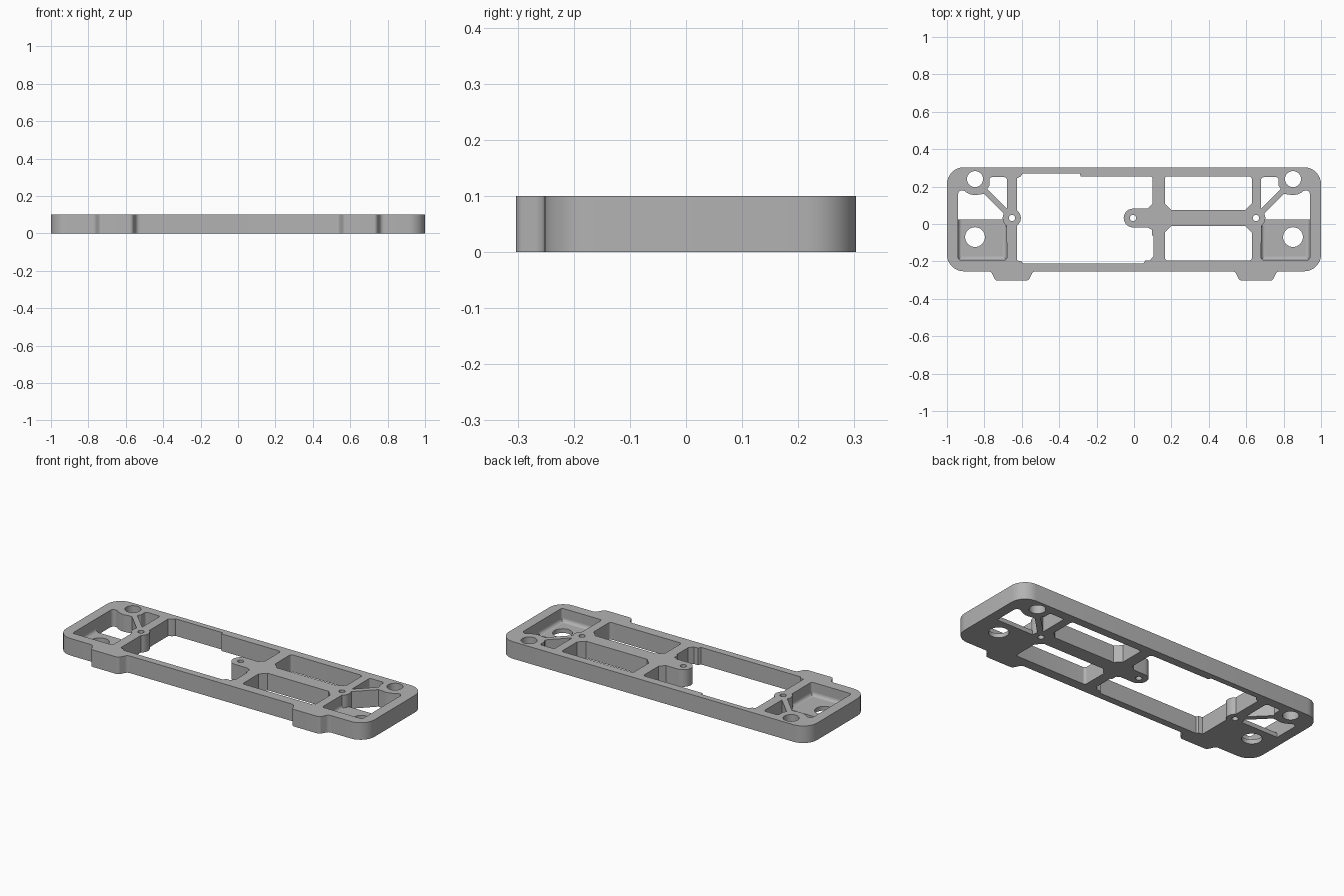
import bpy, bmesh
from math import sin, cos, radians, pi
from mathutils import Vector

cube = bpy.data.objects.get("Cube")
if cube:
    bpy.data.objects.remove(cube, do_unlink=True)

HEIGHT = 0.1
FLOOR = 0.025

grey = bpy.data.materials.new("plain grey")
grey.use_nodes = True
grey.diffuse_color = (0.45, 0.45, 0.45, 1)
grey.node_tree.nodes["Principled BSDF"].inputs["Base Color"].default_value = (0.45, 0.45, 0.45, 1)


def arc(cx, cy, r, a0, a1, n=10):
    """Sharp points along an arc, angles in degrees."""
    angles = [radians(a0 + (a1 - a0) * i / n) for i in range(n + 1)]
    return [(cx + r * cos(a), cy + r * sin(a), 0) for a in angles]


def circle(cx, cy, r, n=32):
    return arc(cx, cy, r, 0, 360, n)[:-1]


def rounded(points, n=8):
    """Round each (x, y, radius) corner of a closed profile."""
    out = []
    for i, (x, y, r) in enumerate(points):
        p = Vector((x, y))
        if r == 0:
            out.append(p)
            continue
        a = (Vector(points[i - 1][:2]) - p).normalized()
        b = (Vector(points[(i + 1) % len(points)][:2]) - p).normalized()
        half = a.angle(b) / 2
        mid = (a + b).normalized()
        centre = p + mid * (r / sin(half))
        sweep = pi / 2 - half
        side = (a - mid * a.dot(mid)).normalized()
        for k in range(n + 1):
            t = sweep * (1 - 2 * k / n)
            out.append(centre + r * (side * sin(t) - mid * cos(t)))
    return out


def mirror(points):
    return [(-x, y, r) for x, y, r in reversed(points)]


def finish(name, bm):
    mesh = bpy.data.meshes.new(name)
    bm.to_mesh(mesh)
    bm.free()
    mesh.materials.append(grey)
    obj = bpy.data.objects.new(name, mesh)
    bpy.context.collection.objects.link(obj)
    bpy.ops.object.select_all(action='DESELECT')
    obj.select_set(True)
    bpy.context.view_layer.objects.active = obj
    return obj


def plate(name, loops, height):
    """Solid plate on the ground from an outline followed by its holes."""
    bm = bmesh.new()
    for loop in loops:
        vs = [bm.verts.new((p[0], p[1], height / 2)) for p in rounded(loop)]
        for i, v in enumerate(vs):
            bm.edges.new((vs[i - 1], v))
    bmesh.ops.triangle_fill(bm, edges=bm.edges[:], use_beauty=True, normal=(0, 0, 1))
    bmesh.ops.recalc_face_normals(bm, faces=bm.faces[:])
    obj = finish(name, bm)
    mod = obj.modifiers.new("thickness", 'SOLIDIFY')
    mod.thickness = height
    mod.offset = 0
    bpy.ops.object.modifier_apply(modifier=mod.name)
    bpy.ops.object.shade_smooth_by_angle()
    return obj


# Outer outline with two front feet
right_half = [(0.54, -0.253, 0.025), (0.565, -0.303, 0.02), (0.74, -0.303, 0.02),
              (0.765, -0.253, 0.025), (1, -0.253, 0.09), (1, 0.303, 0.09)]
outline = right_half + mirror(right_half)

# Large window, with the left boss and the round-ended arm reaching into it
window = ([(-0.625, -0.195, 0), (-0.6, -0.2, 0), (-0.595, -0.212, 0),
           (0.05, -0.212, 0), (0.06, -0.195, 0), (0.085, -0.195, 0), (0.105, -0.17, 0),
           (0.105, -0.065, 0), (0.095, -0.06, 0), (0.095, -0.03, 0), (0.072, -0.018, 0)]
          + arc(-0.005, 0.032, 0.05, 270, 90, 18)
          + [(0.072, 0.082, 0), (0.1, 0.11, 0), (0.1, 0.255, 0.015), (-0.285, 0.255, 0),
             (-0.29, 0.27, 0), (-0.595, 0.27, 0), (-0.605, 0.255, 0), (-0.625, 0.245, 0)]
          + arc(-0.655, 0.032, 0.05, 53, -53))

# Pair of chamfered windows on the right
upper_window = [(0.165, 0.11, 0), (0.2, 0.075, 0), (0.595, 0.075, 0), (0.63, 0.11, 0),
                (0.63, 0.255, 0.015), (0.165, 0.255, 0.015)]
lower_window = [(0.165, -0.195, 0.015), (0.63, -0.195, 0.015), (0.63, -0.045, 0),
                (0.595, -0.01, 0), (0.2, -0.01, 0), (0.165, -0.045, 0)]

# End cells on either side of the diagonal strut
cell = ([(0.68, -0.192, 0.012), (0.94, -0.192, 0.012), (0.94, 0.185, 0.02)]
        + arc(0.85, 0.24, 0.085, -48, -106) + [(0.8, 0.16, 0)]
        + arc(0.652, 0.032, 0.05, 28, -55))
corner_cell = [(0.68, 0.25, 0.012), (0.68, 0.083, 0), (0.785, 0.188, 0.008),
               (0.773, 0.205, 0), (0.773, 0.25, 0.012)]

holes = [window, upper_window, lower_window, circle(-0.005, 0.032, 0.017)]
for side in (cell, corner_cell, circle(0.85, 0.24, 0.043), circle(0.652, 0.032, 0.017)):
    holes += [side, mirror(side)]
plate("frame", [outline] + holes, HEIGHT)

# Thin pocket floors with a screw hole, and a cove where they meet the walls
floor = [(0.68, -0.192, 0.012), (0.94, -0.192, 0.012), (0.94, 0.025, 0),
         (0.702, 0.025, 0), (0.68, -0.01, 0)]
drill = circle(0.85, -0.07, 0.053)
for name, sign in (("left", 1), ("right", -1)):
    loops = [floor, drill] if sign > 0 else [mirror(floor), mirror(drill)]
    plate(name + "_pocket_floor", loops, FLOOR)
    bm = bmesh.new()
    rows = []
    radius = 0.02
    for k in range(7):
        t = pi / 2 * k / 6
        d = radius * (1 - cos(t))
        z = FLOOR + radius * (1 - sin(t))
        path = [(0.68 + d, -0.01), (0.68 + d, -0.192 + d), (0.94 - d, -0.192 + d), (0.94 - d, 0.025)]
        rows.append([bm.verts.new((sign * x, y, z)) for x, y in path])
    for a, b in zip(rows, rows[1:]):
        for i in range(3):
            quad = (a[i], a[i + 1], b[i + 1], b[i])
            bm.faces.new(quad if sign > 0 else quad[::-1])
    bm.normal_update()
    if sum(f.normal.z for f in bm.faces) < 0:
        bmesh.ops.reverse_faces(bm, faces=bm.faces[:])
    finish(name + "_pocket_cove", bm)
    bpy.ops.object.shade_smooth_by_angle()
